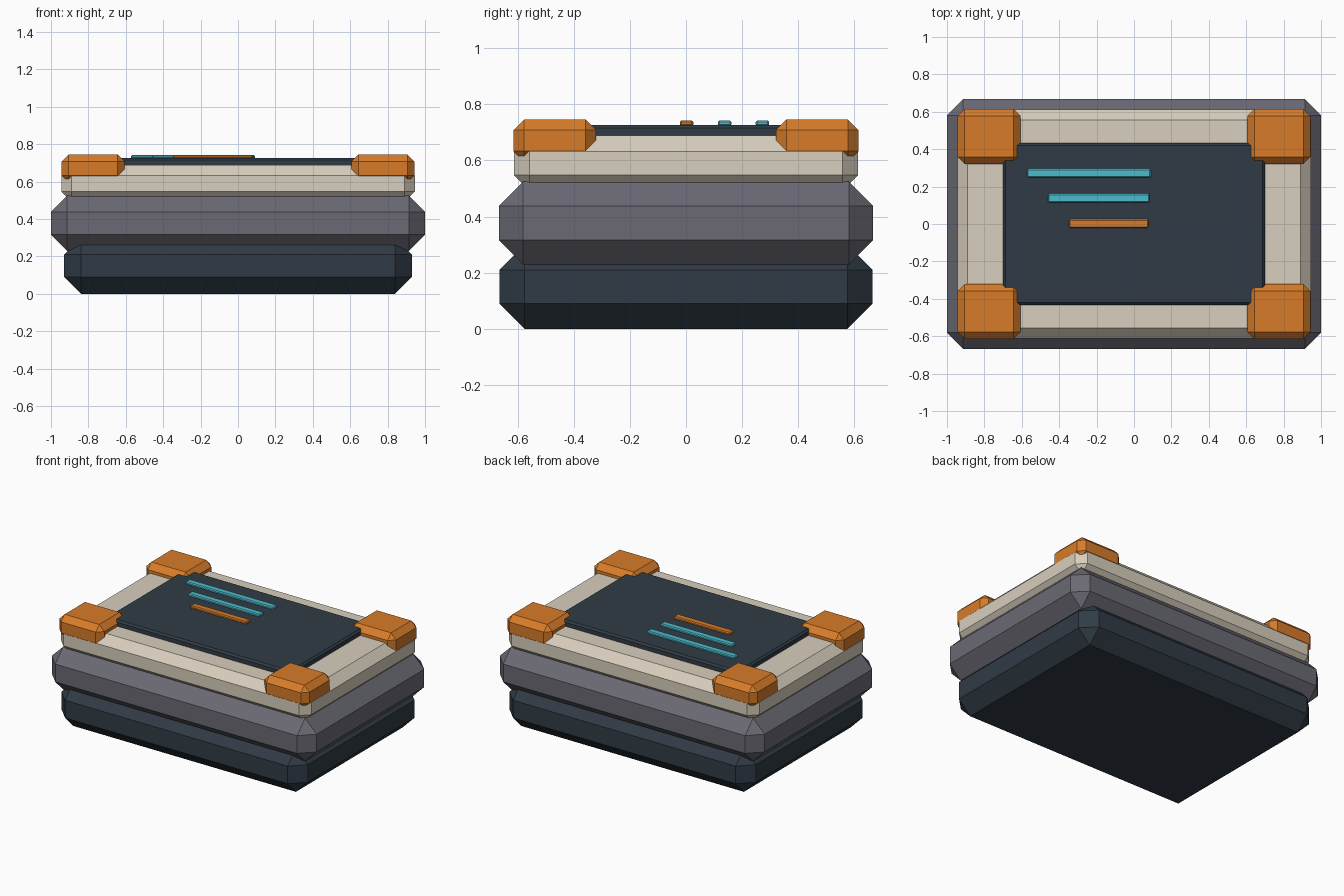
import bpy
import bmesh

if "Cube" in bpy.data.objects:
    bpy.data.objects.remove(bpy.data.objects["Cube"], do_unlink=True)


def material(name, r, g, b):
    mat = bpy.data.materials.new(name)
    mat.use_nodes = True
    mat.diffuse_color = (r, g, b, 1)
    mat.node_tree.nodes["Principled BSDF"].inputs["Base Color"].default_value = (r, g, b, 1)
    return mat


navy = material("dark navy", 0.03, 0.044, 0.06)
grey = material("slate grey", 0.145, 0.142, 0.175)
cream = material("warm cream", 0.69, 0.62, 0.51)
orange = material("orange", 0.68, 0.2, 0.022)
teal = material("teal", 0.075, 0.5, 0.6)


def chamfered_box(name, x, y, z, chamfer, mat):
    """Box spanning the (low, high) ranges, with flat one-step chamfers."""
    bm = bmesh.new()
    bmesh.ops.create_cube(bm, size=1)
    for v in bm.verts:
        v.co = [sum(r) / 2 + c * (r[1] - r[0]) for r, c in zip((x, y, z), v.co)]
    bmesh.ops.bevel(bm, geom=bm.edges[:], offset=chamfer, segments=1,
                    profile=0.5, affect='EDGES')
    mesh = bpy.data.meshes.new(name)
    bm.to_mesh(mesh)
    bm.free()
    mesh.materials.append(mat)
    obj = bpy.data.objects.new(name, mesh)
    bpy.context.collection.objects.link(obj)
    return obj


# Stacked body layers
chamfered_box("base", (-0.93, 0.93), (-0.665, 0.665), (0, 0.3), 0.09, navy)
chamfered_box("middle_body", (-1, 1), (-0.667, 0.667), (0.23, 0.525), 0.087, grey)
chamfered_box("upper_deck", (-0.945, 0.945), (-0.613, 0.613), (0.492, 0.688), 0.056, cream)
chamfered_box("top_panel", (-0.7, 0.7), (-0.432, 0.432), (0.665, 0.727), 0.012, navy)

# Corner guards
for sx, side in ((-1, "right"), (1, "left")):
    for sy, end in ((-1, "front"), (1, "back")):
        chamfered_box(f"corner_guard_{end}_{side}",
                      sorted((sx * 0.606, sx * 0.943)),
                      sorted((sy * 0.32, sy * 0.615)),
                      (0.595, 0.746), 0.038, orange)

# Raised bars on the panel
bars = (("long_bar", -0.572, 0.09, 0.272, teal),
        ("middle_bar", -0.46, 0.083, 0.138, teal),
        ("short_bar", -0.347, 0.077, 0.002, orange))
for name, x0, x1, y, mat in bars:
    chamfered_box(name, (x0, x1), (y - 0.024, y + 0.024), (0.722, 0.743), 0.006, mat)
